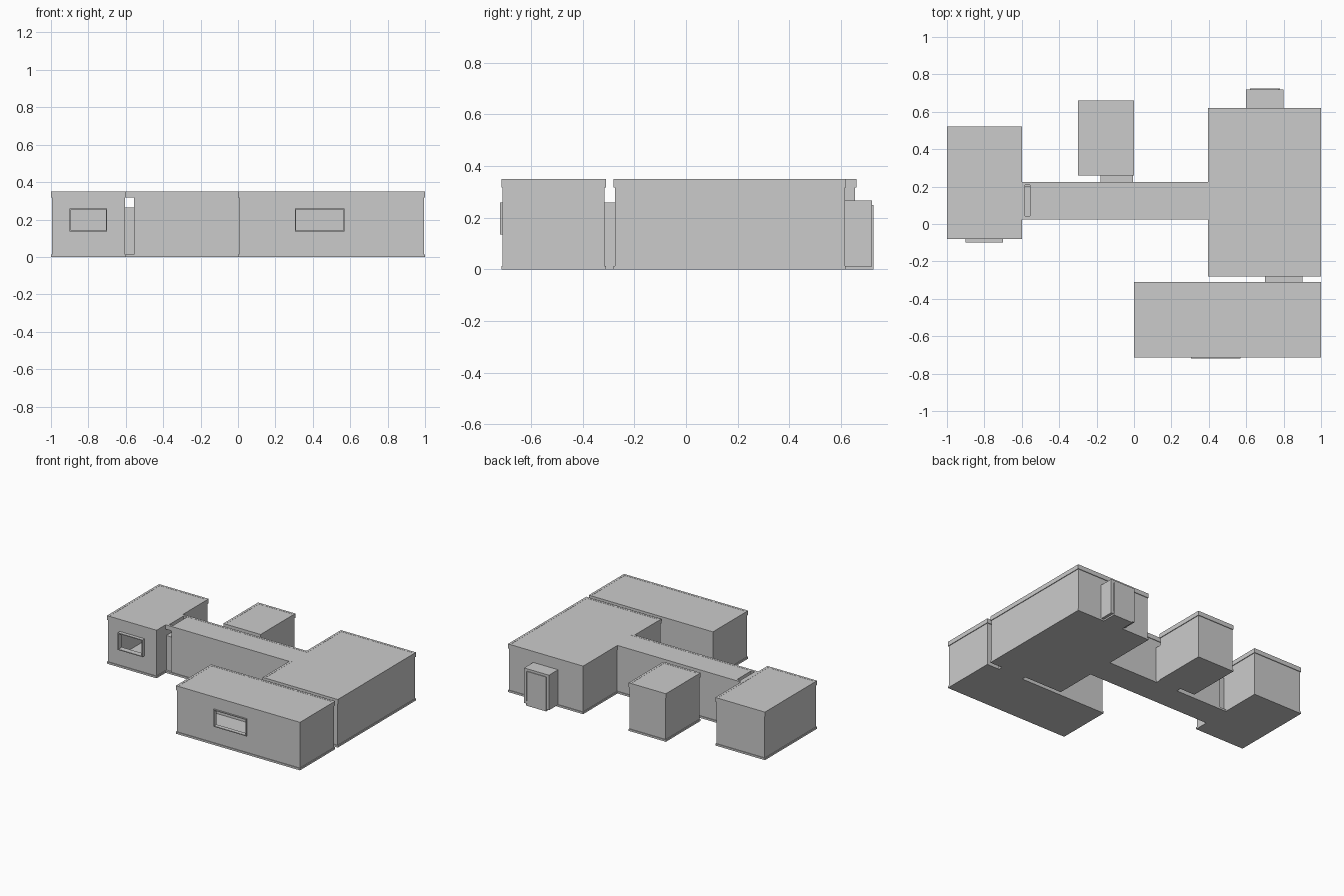
import bpy, bmesh
from mathutils import Vector

if "Cube" in bpy.data.objects:
    bpy.data.objects.remove(bpy.data.objects["Cube"])

H = 0.35          # roof height
FLOOR = 0.014     # floor slab height
BAND = 0.032      # cornice height
LIP = 0.005       # how far walls sit inside the slabs
WALL = 0.012


def rect(x0, x1, y0, y1):
    return [(x0, y0), (x1, y0), (x1, y1), (x0, y1)]


def inset(pts, d):
    """Inset a counter-clockwise right-angled outline."""
    out = []
    for i, p in enumerate(pts):
        p = Vector(p)
        a = (p - Vector(pts[i - 1])).normalized()
        b = (Vector(pts[(i + 1) % len(pts)]) - p).normalized()
        out.append(tuple(p + d * Vector((-a.y - b.y, a.x + b.x))))
    return out


def extrude(name, pts, a0, a1, axis='z', hole=None):
    """Extrude an outline along an axis, solid or as a ring of given thickness."""
    place = {'z': lambda u, w, a: (u, w, a),
             'y': lambda u, w, a: (u, a, w),
             'x': lambda u, w, a: (a, u, w)}[axis]
    bm = bmesh.new()

    def loop(outline, a):
        return [bm.verts.new(place(u, w, a)) for u, w in outline]

    loops = [loop(pts, a0), loop(pts, a1)]
    if hole:
        inner = inset(pts, hole)
        loops += [loop(inner, a1), loop(inner, a0)]
    else:
        bm.faces.new(loops[0])
        bm.faces.new(loops[1])
    n = len(pts)
    pairs = zip(loops, loops[1:] + loops[:1]) if hole else [loops]
    for lo, hi in pairs:
        for i in range(n):
            j = (i + 1) % n
            bm.faces.new((lo[i], lo[j], hi[j], hi[i]))
    bmesh.ops.recalc_face_normals(bm, faces=bm.faces)
    mesh = bpy.data.meshes.new(name)
    bm.to_mesh(mesh)
    bm.free()
    ob = bpy.data.objects.new(name, mesh)
    bpy.context.collection.objects.link(ob)
    return ob


def cut(ob, openings):
    """Cut box openings (outline, start, end, axis) through the walls."""
    for k, (pts, a0, a1, axis) in enumerate(openings):
        tool = extrude("opening_cutter", pts, a0, a1, axis)
        tool.hide_render = True
        mod = ob.modifiers.new("opening", 'BOOLEAN')
        mod.operation, mod.solver, mod.object = 'DIFFERENCE', 'EXACT', tool
        bpy.context.view_layer.objects.active = ob
        bpy.ops.object.modifier_apply(modifier=mod.name)
        bpy.data.objects.remove(tool)


# Frames around every opening: outline, depth start, depth end, axis
frames = {
    "left_window": (rect(-0.9, -0.7, 0.135, 0.26), -0.1, -0.06, 'y'),
    "front_window": (rect(0.305, 0.57, 0.135, 0.26), -0.72, -0.69, 'y'),
    "left_passage": (rect(0.04, 0.2, 0.012, 0.265), -0.62, -0.54, 'x'),
    "middle_passage": (rect(-0.18, -0.005, 0.012, 0.265), 0.2, 0.28, 'y'),
    "front_passage": (rect(0.7, 0.9, 0.012, 0.26), -0.33, -0.26, 'y'),
    "entrance": (rect(0.6, 0.8, 0.012, 0.267), 0.6, 0.72, 'y'),
}
for name, (pts, a0, a1, axis) in frames.items():
    extrude(name + "_frame", pts, a0, a1, axis,
            hole=0.02 if name == "entrance" else 0.006)

# Rooms: slab outline, wall outline, openings
hall = [(-0.6, 0.025), (0.395, 0.025), (0.395, -0.28), (1, -0.28),
        (1, 0.62), (0.395, 0.62), (0.395, 0.225), (-0.6, 0.225)]
hall_walls = [(max(x, -0.56), y) for x, y in hall]
left, middle, front = (rect(-1, -0.6, -0.08, 0.52), rect(-0.3, 0, 0.26, 0.66),
                       rect(0, 1, -0.715, -0.31))
rooms = {
    "left_room": (left, left, ["left_window", "left_passage"]),
    "middle_room": (middle, middle, ["middle_passage"]),
    "front_room": (front, front, ["front_window", "front_passage"]),
    "hall": (hall, hall_walls, ["left_passage", "middle_passage",
                                "front_passage", "entrance"]),
}
for name, (slab, outline, names) in rooms.items():
    extrude(name + "_floor", slab, 0, FLOOR)
    extrude(name + "_cornice", slab, H - BAND, H, hole=LIP + WALL)
    extrude(name + "_roof", inset(outline, LIP), H - 0.008, H - 0.001)
    walls = extrude(name + "_walls", inset(outline, LIP), FLOOR, H - 0.008, hole=WALL)
    cut(walls, [(inset(frames[n][0], 0.003), frames[n][1] - 0.02,
                 frames[n][2] + 0.02, frames[n][3]) for n in names])

# Thresholds under the doorways
for name, r in (("middle", rect(-0.18, -0.005, 0.22, 0.265)),
                ("front", rect(0.7, 0.9, -0.315, -0.275)),
                ("entrance", rect(0.62, 0.78, 0.615, 0.725))):
    extrude(name + "_threshold", r, 0, FLOOR - 0.001)

# Closed entrance door
extrude("entrance_door", rect(0.62, 0.775, 0.012, 0.25), 0.705, 0.725, 'y')
